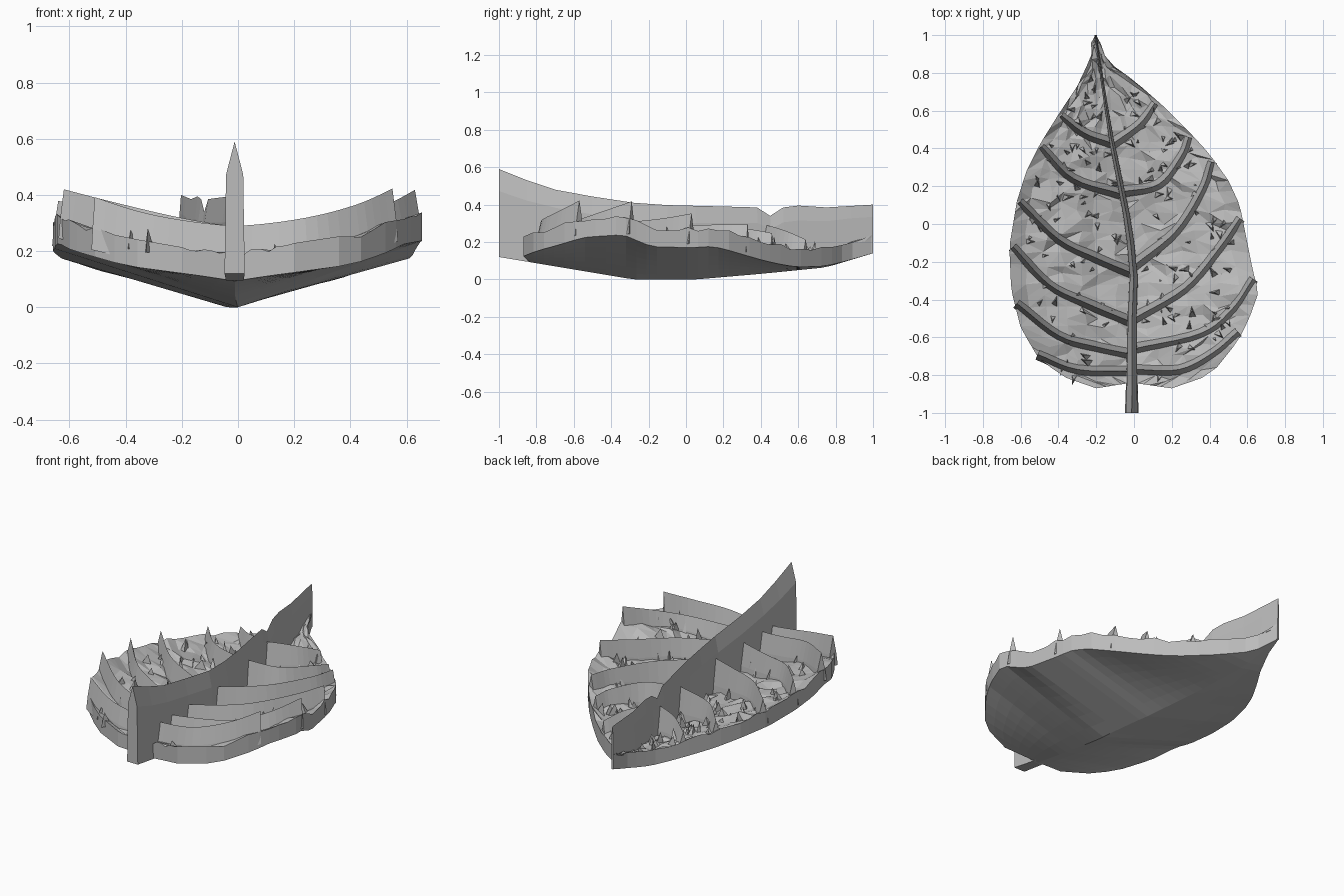
import bpy, bmesh, math, random
from mathutils import Vector

random.seed(7)
cube = bpy.data.objects.get("Cube")
if cube:
    bpy.data.objects.remove(cube)

grey = bpy.data.materials.new("stone grey")
grey.use_nodes = True
grey.diffuse_color = (0.5, 0.5, 0.5, 1)
grey.node_tree.nodes["Principled BSDF"].inputs["Base Color"].default_value = (0.5, 0.5, 0.5, 1)


def lerp_table(table, t):
    """Piecewise linear lookup in (key, value) pairs."""
    if t <= table[0][0]:
        return table[0][1]
    for (a, u), (b, v) in zip(table, table[1:]):
        if t <= b:
            return u + (v - u) * (t - a) / (b - a)
    return table[-1][1]


def finish(bm, name):
    bmesh.ops.recalc_face_normals(bm, faces=bm.faces)
    mesh = bpy.data.meshes.new(name)
    bm.to_mesh(mesh)
    bm.free()
    mesh.materials.append(grey)
    obj = bpy.data.objects.new(name, mesh)
    bpy.context.collection.objects.link(obj)
    return obj


def spline(points, steps=5):
    """Smooth path through 2D points."""
    p = [Vector(q) for q in points]
    p = [2 * p[0] - p[1]] + p + [2 * p[-1] - p[-2]]
    path = []
    for a, b, c, d in zip(p, p[1:], p[2:], p[3:]):
        for i in range(steps):
            t = i / steps
            path.append(0.5 * (2 * b + (c - a) * t + (2 * a - 5 * b + 4 * c - d) * t ** 2
                               + (3 * b - a - 3 * c + d) * t ** 3))
    return path + [p[-2]]


# Leaf outline, midline and underside as functions of y
LEFT = [(-.87, .2), (-.84, .32), (-.77, .43), (-.62, .55), (-.5, .61), (-.36, .66), (-.25, .63),
        (-.1, .6), (.1, .56), (.23, .5), (.37, .4), (.48, .3), (.62, .16), (.76, 0), (.86, -.14), (1, -.2)]
RIGHT = [(-.87, -.2), (-.82, -.35), (-.72, -.5), (-.55, -.6), (-.35, -.65), (-.12, -.66), (.12, -.62),
         (.28, -.57), (.42, -.5), (.58, -.4), (.73, -.3), (.88, -.23), (1, -.205)]
MID = [(-1, -.012), (-.5, -.01), (-.25, 0), (0, -.03), (.2, -.07), (.45, -.12), (.7, -.16), (1, -.203)]
KEEL = [(-1, .12), (-.28, 0), (.05, 0), (.4, .03), (.75, .065), (1, .14)]
SLOPE_LEFT = [(-.87, .12), (-.7, .22), (-.55, .3), (-.3, .35), (-.18, .28), (.15, .28), (.3, .21), (.6, .05), (1, .02)]
SLOPE_RIGHT = [(-.87, .12), (-.7, .22), (-.4, .33), (0, .3), (.3, .28), (.6, .23), (.8, .18), (1, .02)]


def underside(x, y):
    dx = x - lerp_table(MID, y)
    return lerp_table(KEEL, y) + lerp_table(SLOPE_LEFT if dx > 0 else SLOPE_RIGHT, y) * abs(dx)


# Leaf blade: smooth underside, upright rim, uneven top
def build_blade():
    bm = bmesh.new()
    rows, half = 34, 7
    low, top = [], []
    for r in range(rows + 1):
        y = -.87 + 1.87 * r / rows
        mid = lerp_table(MID, y)
        lo, hi = [], []
        for c in range(-half, half + 1):
            edge = lerp_table(LEFT if c > 0 else RIGHT, y)
            x = mid + (edge - mid) * abs(c) / half
            # the base edge is notched beside the stem
            yy = y + (.03 * (1 - abs(c) / half) if r == 0 else 0)
            z = underside(x, yy)
            lo.append(bm.verts.new((x, yy, z)))
            inner = abs(c) < half and 0 < r < rows
            j = .018 if inner else 0
            thick = random.uniform(.07, .095) if inner else random.uniform(.085, .11)
            hi.append(bm.verts.new((x + random.uniform(-j, j), yy + random.uniform(-j, j), z + thick)))
        low.append(lo)
        top.append(hi)
    n = 2 * half
    for r in range(rows):
        for c in range(n):
            bm.faces.new((low[r][c], low[r + 1][c], low[r + 1][c + 1], low[r][c + 1]))
            q = (top[r][c], top[r][c + 1], top[r + 1][c + 1], top[r + 1][c])
            k = random.randint(0, 1)
            bm.faces.new((q[k], q[k + 1], q[k + 2]))
            bm.faces.new((q[k], q[k + 2], q[(k + 3) % 4]))
        for c in (0, n):
            bm.faces.new((low[r][c], low[r + 1][c], top[r + 1][c], top[r][c]))
    for r in (0, rows):
        for c in range(n):
            bm.faces.new((low[r][c], low[r][c + 1], top[r][c + 1], top[r][c]))
    finish(bm, "leaf_blade")


# Veins: tall walls with a sharp crest
def build_wall(name, path, crest, foot, width, shoulder, taper):
    bm = bmesh.new()
    rings = []
    last = len(path) - 1
    for i, p in enumerate(path):
        t = i / last
        d = (path[min(i + 1, last)] - path[max(i - 1, 0)]).normalized()
        side = Vector((-d.y, d.x))
        w, z0, z1 = width(t), foot(p), crest(t, p)
        zs = z0 + (z1 - z0) * shoulder
        section = [(-w, z0), (-w * taper, zs), (0, z1), (w * taper, zs), (w, z0)]
        rings.append([bm.verts.new((*(p + side * s), z)) for s, z in section])
    for a, b in zip(rings, rings[1:]):
        for k in range(5):
            bm.faces.new((a[k], a[(k + 1) % 5], b[(k + 1) % 5], b[k]))
    bm.faces.new(rings[0])
    bm.faces.new(rings[-1])
    finish(bm, name)


# Broken shards scattered over the top
def build_shards(count):
    bm = bmesh.new()
    while count:
        y = random.uniform(-.82, .82)
        x = random.uniform(lerp_table(RIGHT, y) + .06, lerp_table(LEFT, y) - .06)
        if abs(x - lerp_table(MID, y)) < .05:
            continue
        count -= 1
        a, size = random.uniform(0, math.tau), random.uniform(.035, .065)
        z = underside(x, y) + .06
        base = []
        for k, s in enumerate((1, .4, .5)):
            b = a + k * math.tau / 3
            base.append(bm.verts.new((x + s * size * math.cos(b), y + s * size * math.sin(b), z)))
        tip = bm.verts.new((x + size * .5 * math.cos(a), y + size * .5 * math.sin(a),
                            z + random.uniform(.045, .09)))
        bm.faces.new(base)
        for k in range(3):
            bm.faces.new((base[k], base[(k + 1) % 3], tip))
    finish(bm, "broken_shards")


build_blade()
build_shards(170)

# Midrib running from the stem to the leaf tip
RIB_TOP = [(-1, .59), (-.85, .53), (-.7, .48), (-.4, .425), (-.2, .4), (.2, .39), (.38, .385),
           (.45, .34), (.52, .385), (.6, .395), (.75, .385), (1, .4)]
rib = [Vector((lerp_table(MID, y), y)) for y in
       (-1, -.85, -.7, -.5, -.28, -.1, .05, .2, .38, .45, .52, .6, .75, .88, 1)]
build_wall("midrib_and_stem", rib, lambda t, p: lerp_table(RIB_TOP, p.y),
           lambda p: lerp_table(KEEL, p.y) + (.025 if -.8 < p.y < .95 else 0),
           lambda t: .036 - .03 * t ** .7, .75, .85)

# Side veins, each from the midrib out to the rim
VEINS = {
    "left": [[(0, -.77), (.24, -.77), (.42, -.68), (.55, -.57)],
             [(0, -.66), (.35, -.58), (.52, -.45), (.63, -.29)],
             [(0, -.5), (.27, -.34), (.45, -.13), (.56, .03)],
             [(0, -.22), (.22, -.04), (.36, .18), (.41, .33)],
             [(-.07, .17), (.13, .21), (.25, .36), (.29, .46)],
             [(-.12, .42), (.03, .53), (.11, .64)]],
    "right": [[(-.01, -.78), (-.3, -.77), (-.51, -.69)],
              [(-.01, -.69), (-.2, -.65), (-.4, -.59), (-.62, -.42)],
              [(-.01, -.52), (-.25, -.42), (-.45, -.32), (-.64, -.12)],
              [(-.01, -.26), (-.2, -.18), (-.4, -.08), (-.605, .12)],
              [(-.07, .16), (-.32, .24), (-.49, .41)],
              [(-.12, .43), (-.26, .48), (-.385, .575)]],
}
for side, veins in VEINS.items():
    for i, pts in enumerate(veins, 1):
        path = spline(pts)
        end = underside(*path[-1]) + .225 - .013 * i
        build_wall(f"{side}_vein_{i}", path,
                   lambda t, p, e=end: .29 + (e - .29) * t ** 1.4,
                   lambda p: underside(p.x, p.y) + .025,
                   lambda t: .036 - .006 * t, .4, .7)
